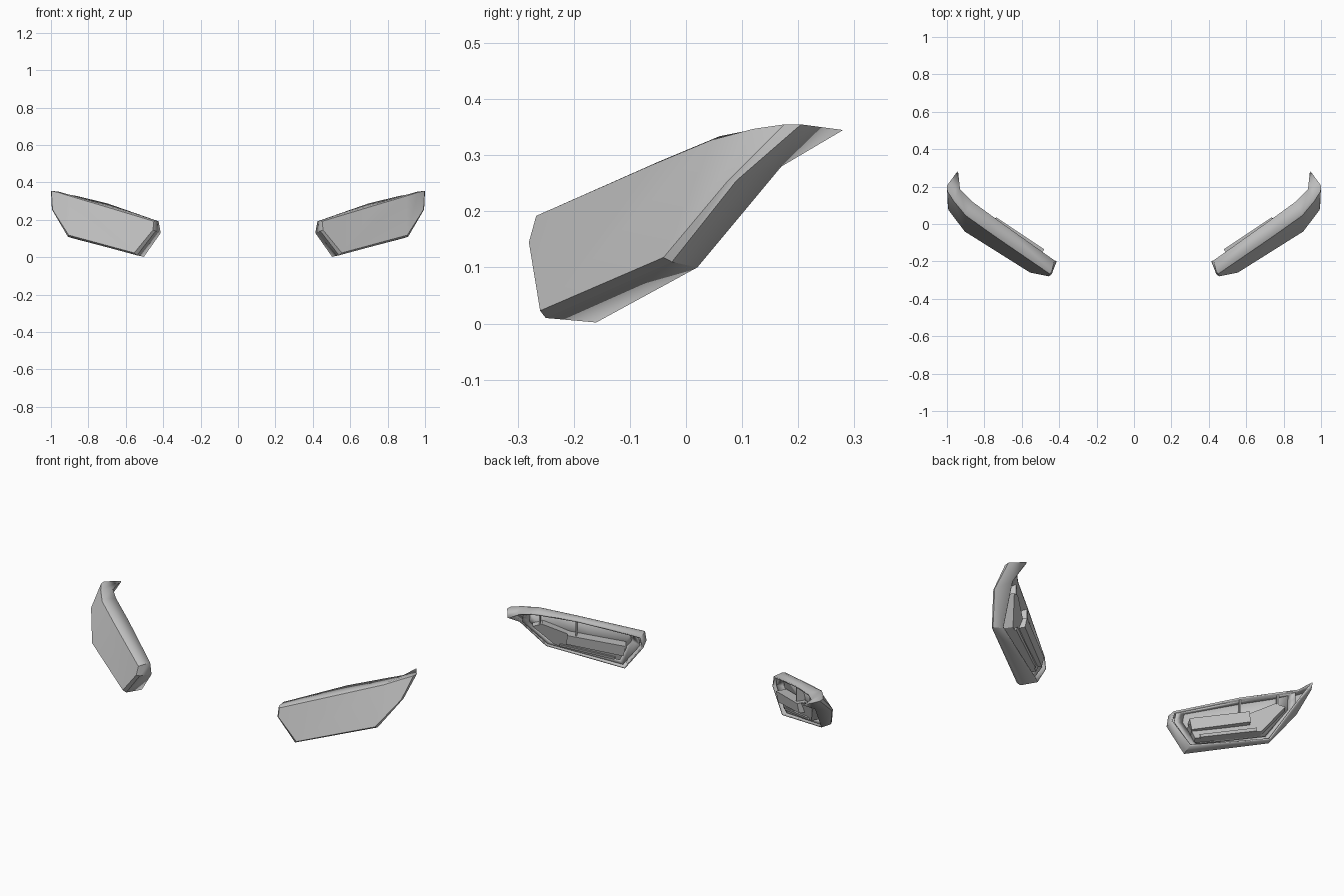
import bpy
import bmesh
from mathutils import Vector

cube = bpy.data.objects.get("Cube")
if cube:
    bpy.data.objects.remove(cube)

GREY = (0.55, 0.55, 0.55, 1.0)
mat = bpy.data.materials.new("plain grey")
mat.use_nodes = True
mat.diffuse_color = GREY
mat.node_tree.nodes["Principled BSDF"].inputs["Base Color"].default_value = GREY

FORWARD = Vector((0.535, -0.845, 0))  # facing direction of the lamp on the +x side


def add_part(name, loops, faces=(), caps=False, thickness=0):
    """Loft matching closed loops, add faces by index, then mirror across x."""
    bm = bmesh.new()
    rings = [[bm.verts.new(p) for p in loop] for loop in loops]
    n = len(rings[0])
    for a, b in zip(rings, rings[1:]):
        for i in range(n):
            j = (i + 1) % n
            bm.faces.new((a[i], a[j], b[j], b[i]))
    for f in faces:
        bm.faces.new([rings[0][i] for i in f])
    if caps:
        bm.faces.new(rings[0])
        bm.faces.new(rings[-1])
    bmesh.ops.recalc_face_normals(bm, faces=bm.faces[:])
    mesh = bpy.data.meshes.new(name)
    bm.to_mesh(mesh)
    bm.free()
    mesh.materials.append(mat)
    obj = bpy.data.objects.new(name, mesh)
    bpy.context.collection.objects.link(obj)
    bpy.ops.object.select_all(action='DESELECT')
    obj.select_set(True)
    bpy.context.view_layer.objects.active = obj
    bpy.ops.object.shade_smooth_by_angle(angle=0.5)
    if thickness:
        wall = obj.modifiers.new("wall", 'SOLIDIFY')
        wall.thickness = thickness
        wall.offset = -1
    mirror = obj.modifiers.new("mirror", 'MIRROR')
    mirror.use_clip = False
    mirror.use_mirror_merge = False
    return obj


def add_block(name, back, depth):
    """Block with the given rear outline, extended toward the lens."""
    back = [Vector(p) for p in back]
    return add_part(name, [back, [p + FORWARD * depth for p in back]], caps=True)


# Outline of lens, bevelled edge and rear rim, from the bottom inner corner round
lens = [(.555, -.26, .023), (.455, -.28, .145), (.45, -.267, .192),
        (.745, -.065, .281), (.90, .045, .327), (.962, .12, .347),
        (.998, .175, .355), (.992, .075, .255), (.905, -.04, .118)]
edge = [(.54, -.25, .01), (.44, -.268, .14), (.44, -.255, .196),
        (.74, -.05, .288), (.90, .06, .334), (.957, .14, .35),
        (1.0, .205, .355), (.995, .09, .255), (.91, -.025, .11)]
rim = [(.503, -.16, .002), (.413, -.2, .13), (.425, -.195, .192),
       (.70, .0, .288), (.865, .12, .328), (.93, .185, .338),
       (.945, .28, .345), (.945, .17, .28), (.88, .02, .10)]

# Shell: lens face and side walls, open at the back
add_part("lamp_shell", [lens, edge, rim],
         faces=[(0, 1, 2, 3), (0, 3, 4, 8), (8, 4, 5, 7), (7, 5, 6)],
         thickness=0.009)


# Sloped inner bezel with a floor
def inner_loop(scale, depth):
    loop = [Vector(e).lerp(Vector(r), depth) for e, r in zip(edge, rim)]
    loop[6] = (loop[5] + loop[7]) / 2  # keep the bezel out of the pointed tail
    centre = sum(loop, Vector()) / len(loop)
    return [centre + (p - centre) * scale for p in loop]


add_part("inner_bezel", [inner_loop(.95, .75), inner_loop(.82, .4)],
         thickness=0.003)
floor = inner_loop(.83, .4)
add_part("bezel_floor", [floor],
         faces=[(0, 1, 2, 3), (0, 3, 4, 8), (8, 4, 5, 7), (7, 5, 6)],
         thickness=0.004)

# Raised rear panel and the long bar across it
add_block("rear_panel", [(.525, -.145, .05), (.49, -.155, .12), (.74, .01, .20),
                         (.85, .1, .265), (.895, .125, .25), (.82, .025, .125)], .05)
add_block("rear_bar", [(.495, -.135, .085), (.48, -.135, .145),
                       (.735, .035, .205), (.745, .03, .15)], .06)
add_block("lower_rail", [(.545, -.125, .055), (.54, -.125, .07),
                         (.79, .025, .135), (.795, .02, .12)], .03)

# Ribs under the top wall
for name, x, y, low, high in (("inner_rib", .70, -.005, .19, .28),
                              ("outer_rib", .86, .1, .25, .32)):
    add_block(name, [(x, y, low), (x + .008, y + .005, low),
                     (x + .008, y + .005, high), (x, y, high)], .05)
